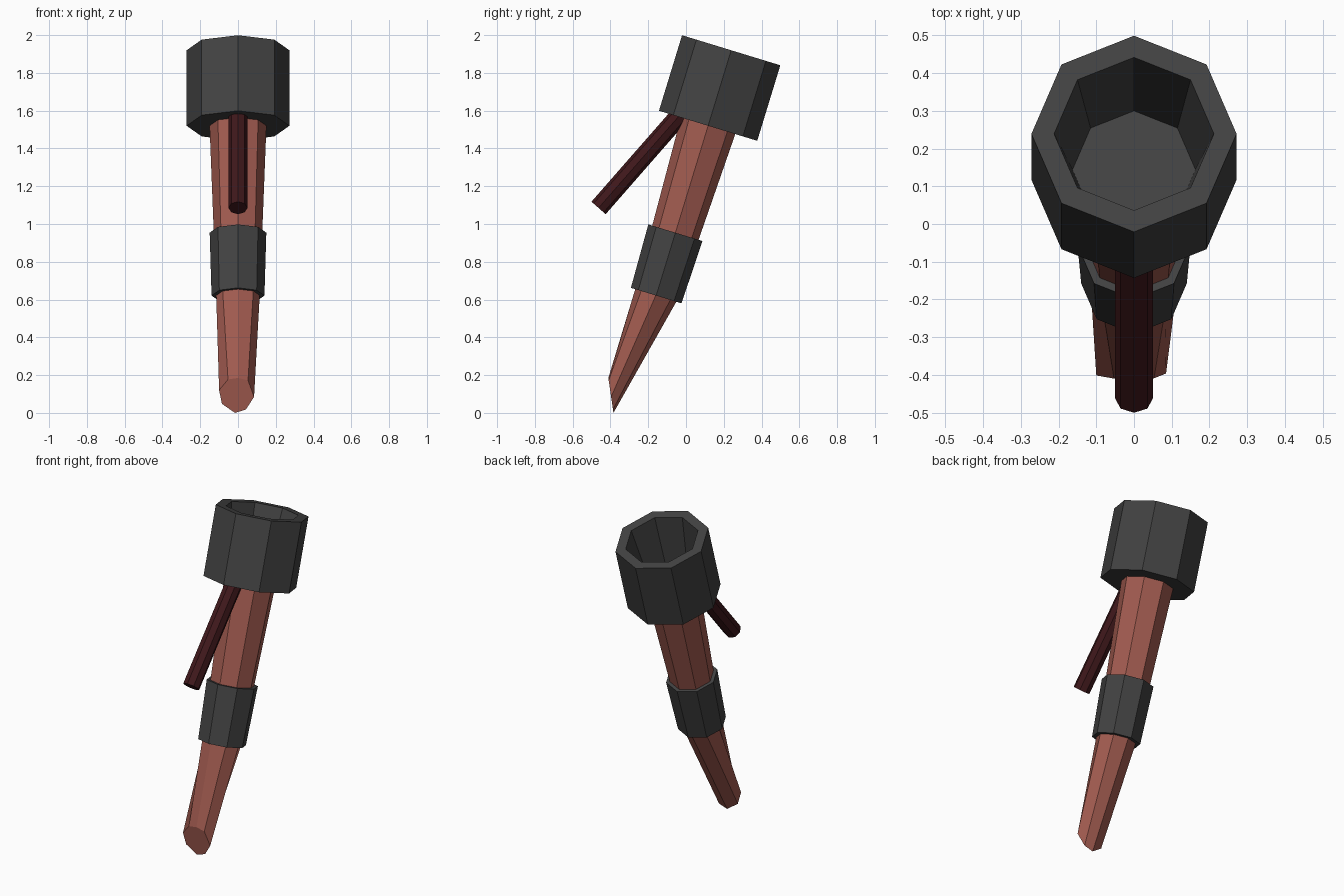
import bpy, bmesh
from math import sin, cos, pi, radians
from mathutils import Vector

if "Cube" in bpy.data.objects:
    bpy.data.objects.remove(bpy.data.objects["Cube"])

SIDES = 8
TILT = radians(17)      # lean of the stem, bowl and collar
PEG_TILT = radians(41.2)


def material(name, color):
    m = bpy.data.materials.new(name)
    m.diffuse_color = (*color, 1)
    m.use_nodes = True
    m.node_tree.nodes["Principled BSDF"].inputs["Base Color"].default_value = m.diffuse_color
    return m


def ring(y, z, r, tilt):
    """Octagon around a leaning axis; first vertex faces the front."""
    pts = []
    for i in range(SIDES):
        a = -pi / 2 - 2 * pi * i / SIDES
        s = r * sin(a)
        pts.append(Vector((r * cos(a), y + s * cos(tilt), z - s * sin(tilt))))
    return pts


def loft(name, rings, mat):
    """Skin a list of octagons and cap both ends."""
    bm = bmesh.new()
    rows = [[bm.verts.new(p) for p in r] for r in rings]
    for a, b in zip(rows, rows[1:]):
        for i in range(SIDES):
            j = (i + 1) % SIDES
            bm.faces.new((a[i], a[j], b[j], b[i]))
    bm.faces.new(rows[0])
    bm.faces.new(rows[-1])
    bmesh.ops.recalc_face_normals(bm, faces=bm.faces)
    me = bpy.data.meshes.new(name)
    bm.to_mesh(me)
    bm.free()
    me.materials.append(mat)
    ob = bpy.data.objects.new(name, me)
    bpy.context.collection.objects.link(ob)
    return ob


def on_axis(d, r):
    """Ring at distance d along the main axis, measured from the bowl base."""
    return ring(0.117 + d * sin(TILT), 1.52 + d * cos(TILT), r, TILT)


dark = material("dark_metal", (0.055, 0.055, 0.055))
wood = material("red_wood", (0.36, 0.105, 0.08))
deep = material("deep_red", (0.05, 0.009, 0.011))

# Hollow bowl with tapered inside walls
loft("bowl", [on_axis(0, 0.272), on_axis(0.418, 0.272),
              on_axis(0.418, 0.212), on_axis(0.093, 0.163)], dark)

# Collar around the stem
loft("collar", [on_axis(-0.94, 0.14), on_axis(-0.592, 0.15)], dark)

# Stem, ending in a slanted cut that faces the front
tip_xz = [(0, 0.185), (-0.053, 0.177), (-0.1, 0.12), (-0.085, 0.048),
          (-0.016, 0.0), (0.042, 0.018), (0.085, 0.085), (0.053, 0.172)]
tip = [Vector((x, -0.384 - 0.147 * z, z)) for x, z in tip_xz]
loft("stem", [tip, on_axis(-0.92, 0.116), on_axis(0.04, 0.152)], wood)

# Thin side peg under the bowl
peg_end = 0.7
loft("peg", [ring(-0.463, 1.085, 0.05, PEG_TILT),
             ring(-0.463 + peg_end * sin(PEG_TILT),
                  1.085 + peg_end * cos(PEG_TILT), 0.05, PEG_TILT)], deep)
